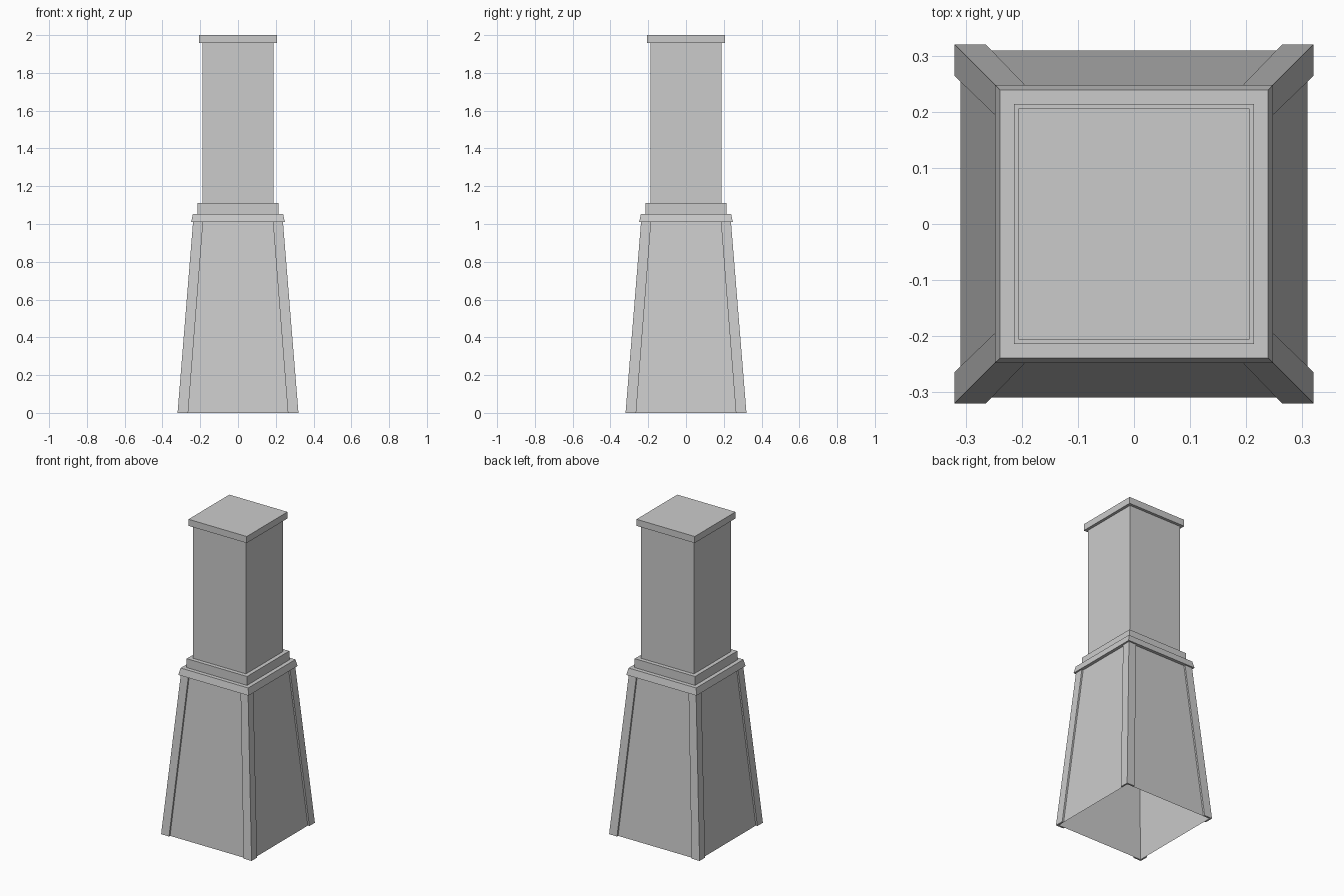
import bpy
import bmesh
from math import pi
from mathutils import Matrix

if "Cube" in bpy.data.objects:
    bpy.data.objects.remove(bpy.data.objects["Cube"])


def make_object(name, bm):
    mesh = bpy.data.meshes.new(name)
    bm.to_mesh(mesh)
    bm.free()
    obj = bpy.data.objects.new(name, mesh)
    bpy.context.collection.objects.link(obj)
    return obj


def square(h):
    return [(-h, -h), (h, -h), (h, h), (-h, h)]


def loft(name, low, high, z0, z1, bottom=True, top=True, skip=(), turn=0):
    """Join two counter-clockwise outlines with flat sides, leaving out skipped sides."""
    bm = bmesh.new()
    a = [bm.verts.new((x, y, z0)) for x, y in low]
    b = [bm.verts.new((x, y, z1)) for x, y in high]
    n = len(a)
    for i in range(n):
        if i not in skip:
            j = (i + 1) % n
            bm.faces.new((a[i], a[j], b[j], b[i]))
    if bottom:
        bm.faces.new(a[::-1])
    if top:
        bm.faces.new(b)
    bm.transform(Matrix.Rotation(turn, 4, 'Z'))
    return make_object(name, bm)


def corner(outer, edge, panel):
    """L-shaped outline wrapped around a panel corner."""
    return [(outer, edge), (outer, outer), (edge, outer),
            (edge, panel), (panel, panel), (panel, edge)]


# Tapered hollow base, open underneath
loft("base_panels", square(0.309), square(0.228), 0, 1.01, bottom=False, top=False)

# Corner trims, open where they lie against the panels
for k, place in enumerate(("back_right", "back_left", "front_left", "front_right")):
    loft("corner_trim_" + place, corner(0.32, 0.264, 0.309),
         corner(0.238, 0.185, 0.228), 0, 1.01, top=False, skip=(3, 4), turn=k * pi / 2)

# Stepped mouldings, shaft and cap
loft("base_moulding", square(0.248), square(0.239), 1.01, 1.053)
loft("upper_moulding", square(0.2135), square(0.2135), 1.053, 1.11)
loft("shaft", square(0.188), square(0.188), 1.11, 1.958, bottom=False, top=False)
loft("cap", square(0.206), square(0.206), 1.958, 2.0)
